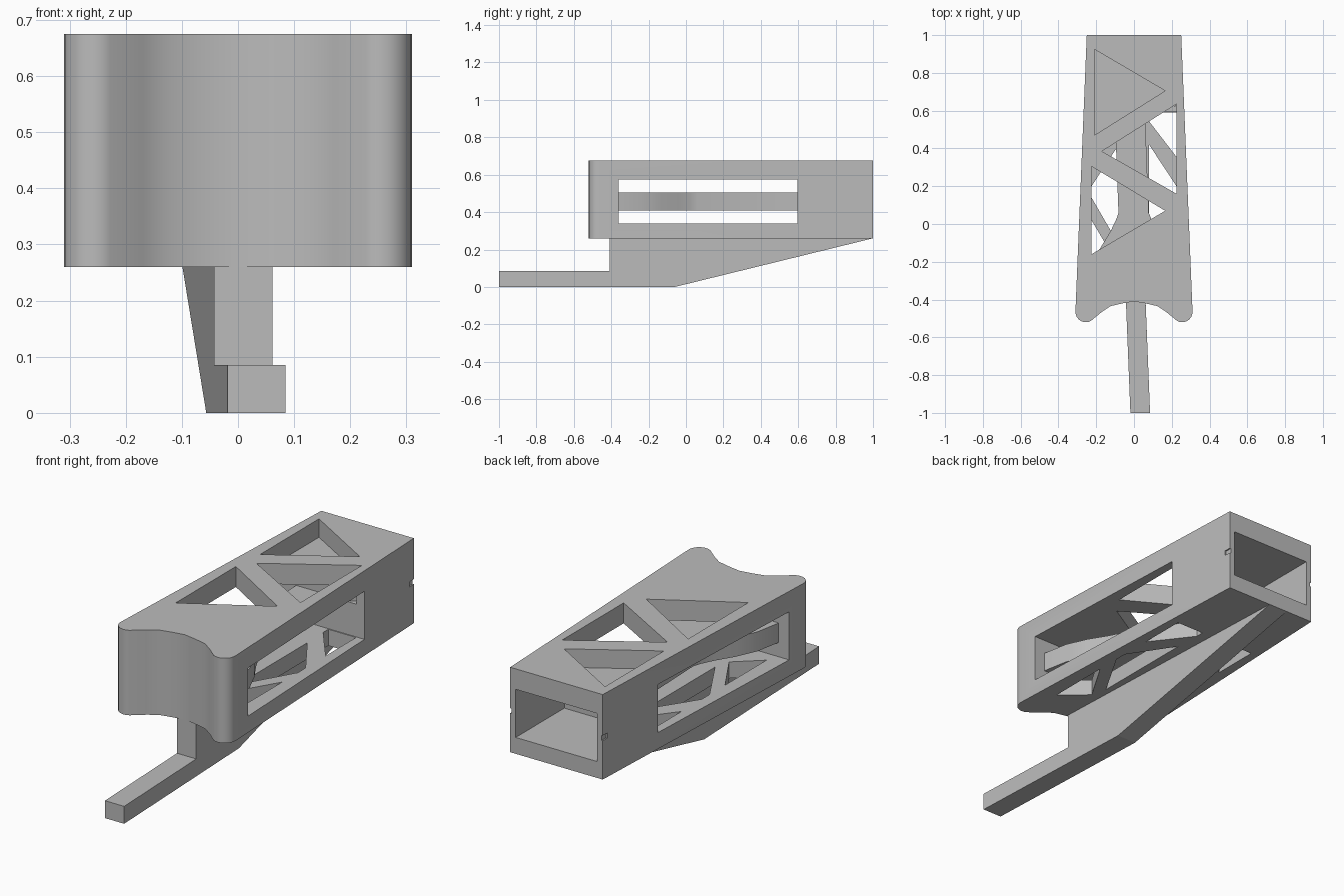
import bpy
import bmesh
from math import radians, cos, sin
from mathutils import Matrix

if "Cube" in bpy.data.objects:
    bpy.data.objects.remove(bpy.data.objects["Cube"])

grey = bpy.data.materials.new("plain_grey")
grey.use_nodes = True
grey.diffuse_color = (0.5, 0.5, 0.5, 1)
grey.node_tree.nodes["Principled BSDF"].inputs["Base Color"].default_value = (0.5, 0.5, 0.5, 1)


def prism(name, outline, low, high, axis="z"):
    """Extrude an outline along z (points x, y) or along x (points y, z)."""
    bm = bmesh.new()
    place = (lambda a, b: (a, b, low)) if axis == "z" else (lambda a, b: (low, a, b))
    face = bm.faces.new([bm.verts.new(place(a, b)) for a, b in outline])
    new = bmesh.ops.extrude_face_region(bm, geom=[face])["geom"]
    move = (0, 0, high - low) if axis == "z" else (high - low, 0, 0)
    bmesh.ops.translate(bm, vec=move, verts=[g for g in new if isinstance(g, bmesh.types.BMVert)])
    bmesh.ops.recalc_face_normals(bm, faces=bm.faces)
    mesh = bpy.data.meshes.new(name)
    bm.to_mesh(mesh)
    bm.free()
    mesh.materials.append(grey)
    obj = bpy.data.objects.new(name, mesh)
    bpy.context.collection.objects.link(obj)
    return obj


def rect(a0, a1, b0, b1):
    return [(a0, b0), (a1, b0), (a1, b1), (a0, b1)]


def mirrored(half):
    """Close a right-hand half outline with its left-hand copy."""
    return half + [(-x, y) for x, y in reversed(half) if x]


def select(obj):
    bpy.ops.object.select_all(action="DESELECT")
    obj.select_set(True)
    bpy.context.view_layer.objects.active = obj


def cut(target, cutter):
    cutter.hide_render = True
    mod = target.modifiers.new("cut", "BOOLEAN")
    mod.operation = "DIFFERENCE"
    mod.solver = "EXACT"
    mod.object = cutter
    select(target)
    bpy.ops.object.modifier_apply(modifier=mod.name)
    bpy.data.objects.remove(cutter)


BASE, TOP = 0.26, 0.675
SLOT_LOW, SLOT_HIGH = 0.34, 0.575

# Tapered body with rounded front corners and a hollowed front
corner = [(0.255 + 0.055 * cos(radians(a)), -0.465 + 0.055 * sin(radians(a)))
          for a in range(0, -121, -15)]
half = [(0.25, 1)] + corner + [(0.17, -0.465), (0.125, -0.435), (0.06, -0.42), (0, -0.41)]
body = prism("body", mirrored(half), BASE, TOP)

# Side-to-side slot and rear pocket
cut(body, prism("slot_cutter", rect(-0.36, 0.595, SLOT_LOW, SLOT_HIGH), -0.5, 0.5, "x"))
cut(body, prism("pocket_cutter", rect(-0.22, 0.22, 0.625, 1.1), SLOT_LOW, SLOT_HIGH))

# Triangular openings in the top; the rear one is a blind recess
top_triangles = [
    ([(-0.21, 0.925), (0.165, 0.705), (-0.21, 0.47)], SLOT_HIGH + 0.01),
    ([(0.225, 0.635), (-0.17, 0.385), (0.225, 0.16)], 0.5),
    ([(-0.225, 0.305), (0.165, 0.07), (-0.225, -0.16)], 0.5),
]
for outline, depth in top_triangles:
    cut(body, prism("top_cutter", outline, depth, TOP + 0.1))

# Truss openings in the floor on both sides
floor_holes = [
    [(0.075, 0.55), (0.225, 0.355), (0.225, 0.59), (0.075, 0.59)],
    [(0.08, 0.42), (0.225, 0.2), (0.225, 0.14), (0.08, -0.11)],
    [(0.225, 0.02), (0.225, -0.3), (0.1, -0.19)],
]
for outline in floor_holes:
    for side in (1, -1):
        cut(body, prism("floor_cutter", [(side * x, y) for x, y in outline], 0.2, 0.4))

# Small notches at the rear side edges
for side in (1, -1):
    notch = [(side * 0.244, 1.02), (side * 0.244, 0.965), (side * 0.27, 0.965), (side * 0.27, 1.02)]
    cut(body, prism("notch_cutter", notch, 0.45, 0.475))

# Spine inside the slot, spreading towards the front
spine_half = [(0.08, 0.6), (0.08, 0.06), (0.095, 0.02), (0.125, -0.04),
              (0.18, -0.13), (0.225, -0.23), (0.25, -0.365)]
spine = prism("spine", mirrored(spine_half), 0.41, 0.505)
for v in spine.data.vertices:
    if v.co.y > 0:
        v.co.x -= 0.037 * v.co.y

# Keel and handle, slightly slanted sideways towards the rear
profile = [(-1, 0), (-1, 0.085), (-0.41, 0.085), (-0.41, BASE), (1, BASE), (-0.06, 0)]
handle = prism("handle", profile, -0.052, 0.052, "x")
slant = Matrix.Identity(4)
slant[0][1] = -0.04
slant[0][3] = -0.007
handle.data.transform(slant)

for obj in (body, spine):
    select(obj)
    bpy.ops.object.shade_smooth_by_angle(angle=radians(30))
